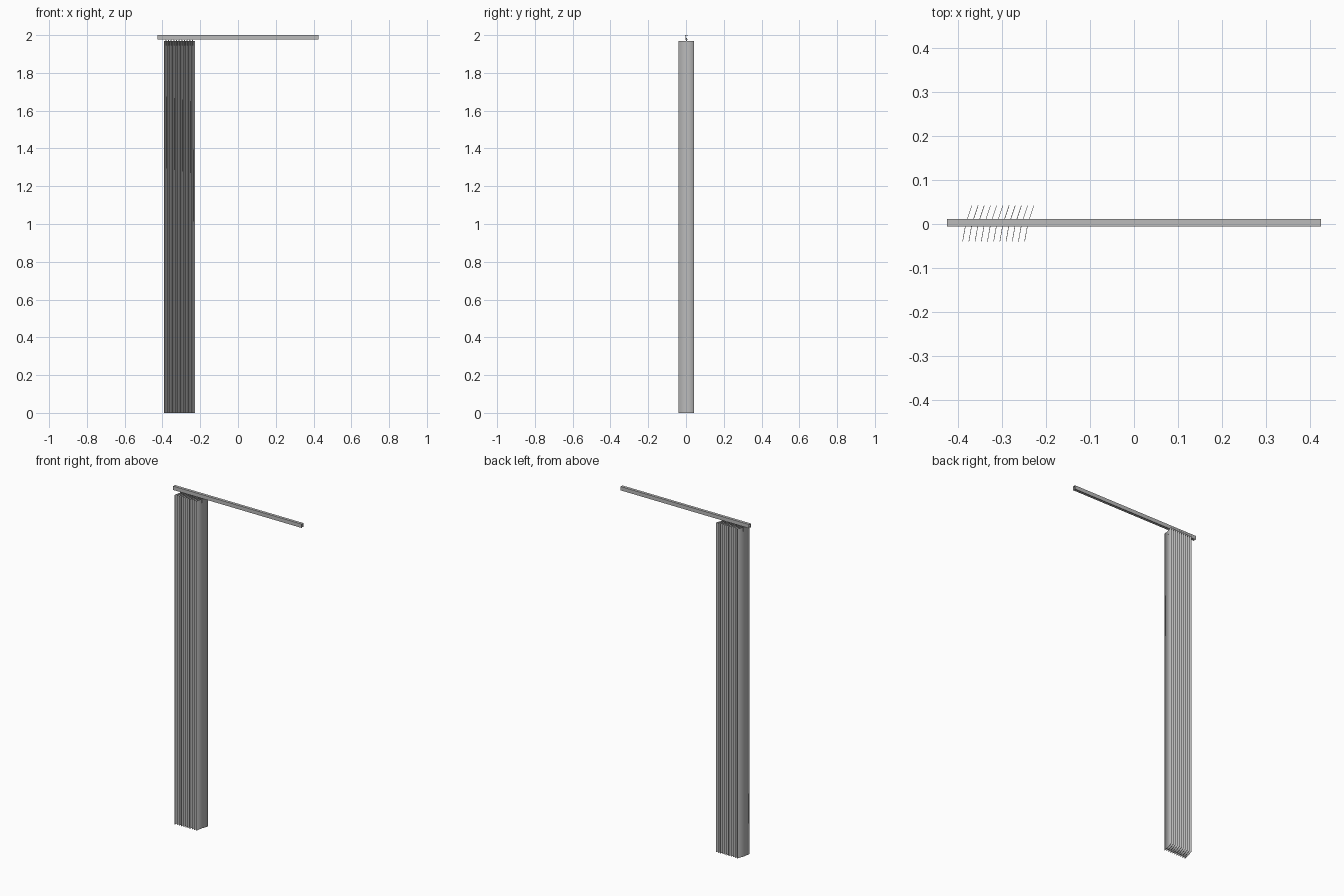
import bpy
import bmesh

cube = bpy.data.objects.get("Cube")
if cube:
    bpy.data.objects.remove(cube, do_unlink=True)


def make_material(name, value):
    mat = bpy.data.materials.new(name)
    mat.use_nodes = True
    colour = (value, value, value, 1)
    mat.diffuse_color = colour
    mat.node_tree.nodes["Principled BSDF"].inputs["Base Color"].default_value = colour
    return mat


grey = make_material("neutral grey", 0.5)


def extrude_profile(name, points, offset, smooth=False):
    """Sweep a closed profile along an offset and cap both ends."""
    bm = bmesh.new()
    cap = bm.faces.new([bm.verts.new(p) for p in points])
    grown = bmesh.ops.extrude_face_region(bm, geom=[cap], use_keep_orig=True)
    moved = [g for g in grown["geom"] if isinstance(g, bmesh.types.BMVert)]
    bmesh.ops.translate(bm, verts=moved, vec=offset)
    bmesh.ops.recalc_face_normals(bm, faces=bm.faces)
    if smooth:
        # Round the sides into each other, keep the end caps crisp
        for face in bm.faces:
            face.smooth = abs(face.normal.z) < 0.5
            if not face.smooth:
                for edge in face.edges:
                    edge.smooth = False
    mesh = bpy.data.meshes.new(name)
    bm.to_mesh(mesh)
    bm.free()
    mesh.materials.append(grey)
    obj = bpy.data.objects.new(name, mesh)
    bpy.context.collection.objects.link(obj)
    return obj


# Head rail: channel with a slot along its underside
HALF = 0.425
MID_Y = 0.003
right_half = [(0.003, 1.977), (0.0085, 1.977), (0.0085, 2.0)]
inner_half = [(0.003, 1.98), (0.0065, 1.98), (0.0065, 1.997)]
outer = right_half + [(-y, z) for y, z in reversed(right_half)]
inner = [(-y, z) for y, z in inner_half] + list(reversed(inner_half))
extrude_profile("head_rail", [(-HALF, MID_Y + y, z) for y, z in outer + inner],
                (2 * HALF, 0, 0))

# Curved slats gathered at one end, each hanging from a small clip
COUNT, PITCH, FIRST_X = 11, 0.0141, -0.3905
FRONT_Y, DEPTH, STEPS = -0.040, 0.082, 2
THICK, SLAT_TOP = 0.0013, 1.97


def bow(s):
    return s * (0.1 + 1.9 * s)


steps = [DEPTH * i / STEPS for i in range(STEPS + 1)]
for n in range(COUNT):
    x = FIRST_X + n * PITCH
    near = [(x + bow(s), FRONT_Y + s, 0) for s in steps]
    far = [(px + THICK, py, 0) for px, py, _ in reversed(near)]
    extrude_profile(f"slat_{n + 1}", near + far, (0, 0, SLAT_TOP), smooth=True)

    # Clip: stem into the rail slot, with a wider foot gripping the slat
    cx = x + bow(MID_Y - FRONT_Y) + THICK / 2
    half_clip = [(0.003, 1.945), (0.003, 1.972), (0.0012, 1.975), (0.0012, 1.985)]
    clip = half_clip + [(-w, z) for w, z in reversed(half_clip)]
    extrude_profile(f"clip_{n + 1}", [(cx + w, MID_Y - 0.002, z) for w, z in clip],
                    (0, 0.004, 0))
